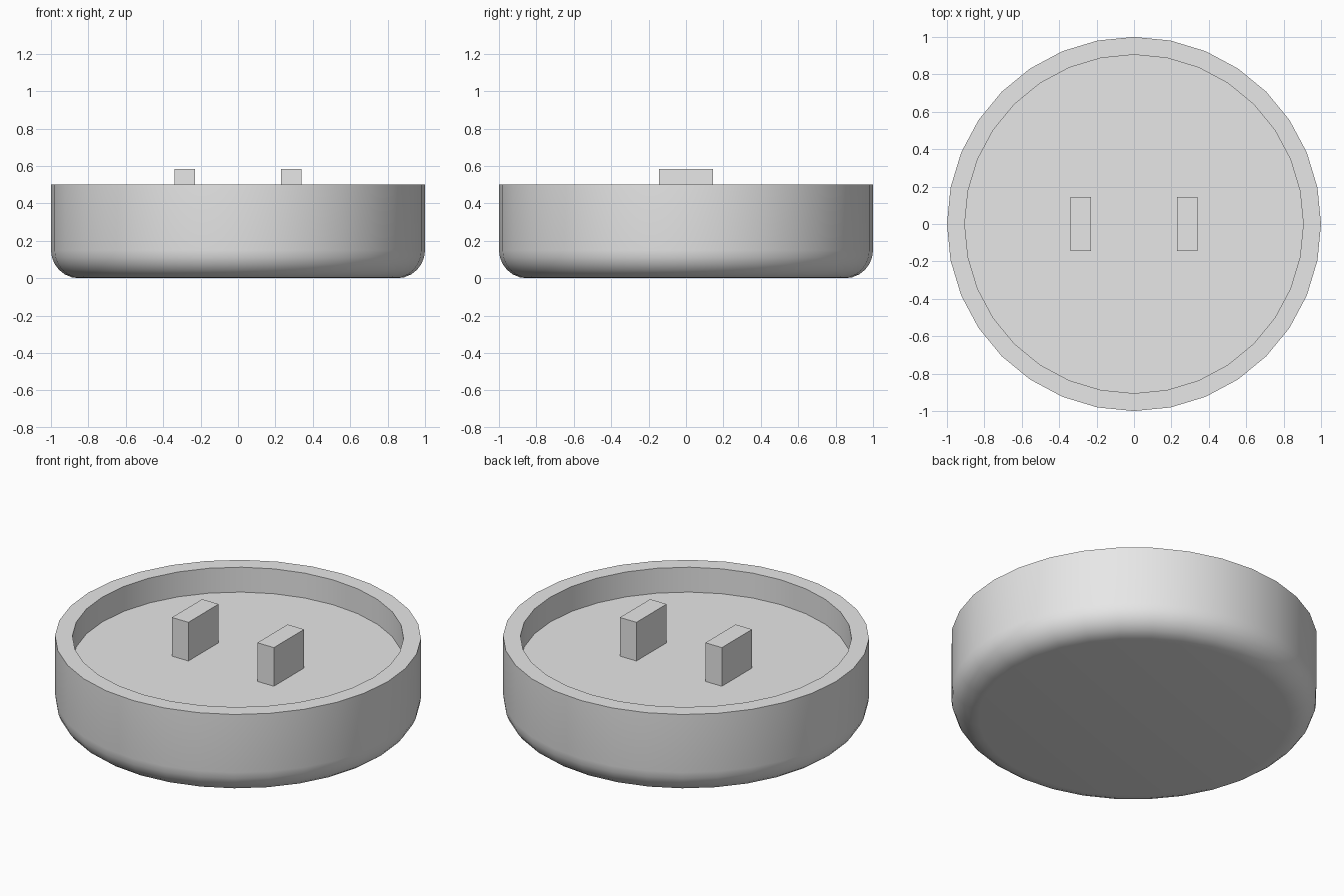
import bpy, bmesh, math
from mathutils import Matrix

if "Cube" in bpy.data.objects:
    bpy.data.objects.remove(bpy.data.objects["Cube"], do_unlink=True)

SIDES = 32
RIM_Z, FLOOR_Z = 0.5, 0.35
INNER_R, FILLET = 0.905, 0.15

grey = bpy.data.materials.new("light grey")
grey.use_nodes = True
grey.diffuse_color = (0.8, 0.8, 0.8, 1)
grey.node_tree.nodes["Principled BSDF"].inputs["Base Color"].default_value = (0.8, 0.8, 0.8, 1)


def add_object(name, bm):
    bmesh.ops.recalc_face_normals(bm, faces=bm.faces)
    mesh = bpy.data.meshes.new(name)
    bm.to_mesh(mesh)
    bm.free()
    mesh.materials.append(grey)
    obj = bpy.data.objects.new(name, mesh)
    bpy.context.collection.objects.link(obj)
    return obj


# Round dish: rounded bottom edge, straight wall, flat rim and recessed floor
profile = []
STEPS = 6
for i in range(STEPS + 1):
    a = math.pi / 2 * i / STEPS
    profile.append((1 - FILLET + FILLET * math.sin(a), FILLET - FILLET * math.cos(a)))
profile += [(1, RIM_Z), (INNER_R, RIM_Z), (INNER_R, FLOOR_Z)]

bm = bmesh.new()
rings = []
for r, z in profile:
    angles = [2 * math.pi * k / SIDES for k in range(SIDES)]
    rings.append([bm.verts.new((r * math.cos(a), r * math.sin(a), z)) for a in angles])
for low, high in zip(rings, rings[1:]):
    for k in range(SIDES):
        n = (k + 1) % SIDES
        bm.faces.new((low[k], low[n], high[n], high[k]))
bm.faces.new(rings[0][::-1])
bm.faces.new(rings[-1])
dish = add_object("dish", bm)

bpy.ops.object.select_all(action="DESELECT")
dish.select_set(True)
bpy.context.view_layer.objects.active = dish
bpy.ops.object.shade_smooth_by_angle(angle=math.radians(30))

# Two upright blocks standing on the recessed floor
BLOCK_TOP = 0.583
for side, name in ((1, "left_block"), (-1, "right_block")):
    bm = bmesh.new()
    place = Matrix.Translation((side * 0.285, 0, (BLOCK_TOP + FLOOR_Z) / 2))
    size = Matrix.Diagonal((0.11, 0.288, BLOCK_TOP - FLOOR_Z, 1))
    bmesh.ops.create_cube(bm, size=1, matrix=place @ size)
    add_object(name, bm)
